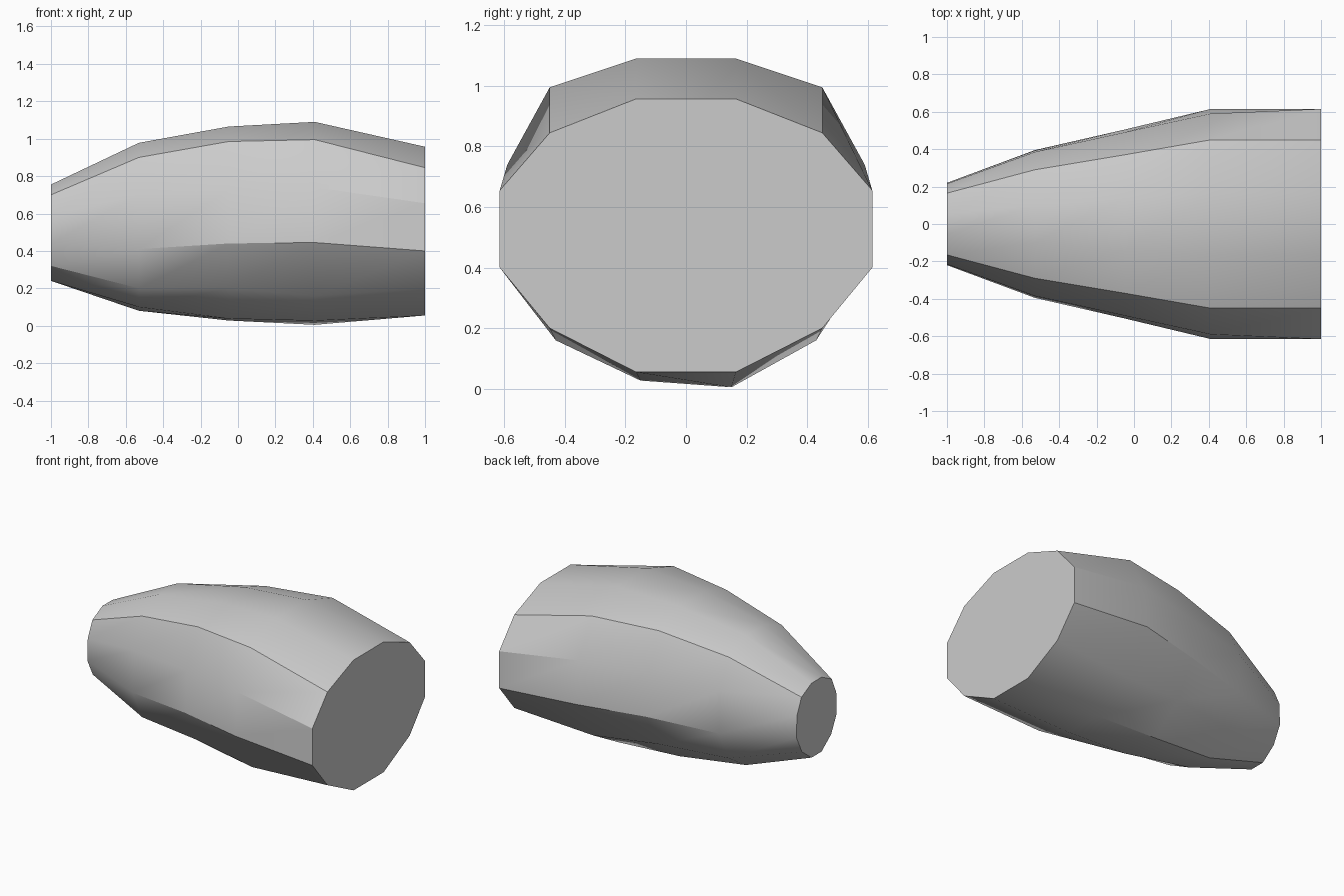
import bpy
import bmesh
import math

cube = bpy.data.objects.get("Cube")
if cube:
    bpy.data.objects.remove(cube, do_unlink=True)

grey = bpy.data.materials.new("plain_grey")
grey.use_nodes = True
colour = (0.6, 0.6, 0.6, 1)
grey.diffuse_color = colour
grey.node_tree.nodes["Principled BSDF"].inputs["Base Color"].default_value = colour

# Stations along the body: x, half widths and heights from crown to keel, keel tilt
stations = [
    (-1.0, (.055, .165, .215, .22, .16, .055), (.755, .70, .59, .44, .32, .24), 0),
    (-.53, (.10, .29, .385, .395, .29, .10), (.978, .90, .70, .41, .20, .09), .01),
    (-.05, (.14, .37, .49, .505, .37, .14), (1.065, .985, .73, .44, .20, .033), .005),
    (.41, (.165, .45, .59, .615, .43, .15), (1.09, .995, .74, .445, .16, .016), .011),
    (1.0, (.165, .45, .615, .615, .45, .165), (.957, .845, .655, .40, .20, .055), 0),
]

# Faceted barrel body lofted through twelve-sided rings
bm = bmesh.new()
rings = []
for x, widths, heights, tilt in stations:
    half = list(zip(widths, heights))
    outline = [(y, z - (tilt if z == heights[-1] else 0)) for y, z in half]
    outline += [(-y, z + (tilt if z == heights[-1] else 0)) for y, z in reversed(half)]
    rings.append([bm.verts.new((x, y, z)) for y, z in outline])

for a, b in zip(rings, rings[1:]):
    for i in range(len(a)):
        j = (i + 1) % len(a)
        bm.faces.new((a[i], a[j], b[j], b[i]))

# Flat end caps
bm.faces.new(rings[0])
bm.faces.new(rings[-1])
bmesh.ops.recalc_face_normals(bm, faces=bm.faces)

mesh = bpy.data.meshes.new("barrel_body")
bm.to_mesh(mesh)
bm.free()
mesh.materials.append(grey)
body = bpy.data.objects.new("barrel_body", mesh)
bpy.context.collection.objects.link(body)

bpy.ops.object.select_all(action="DESELECT")
body.select_set(True)
bpy.context.view_layer.objects.active = body
bpy.ops.object.shade_smooth_by_angle(angle=math.radians(30))
